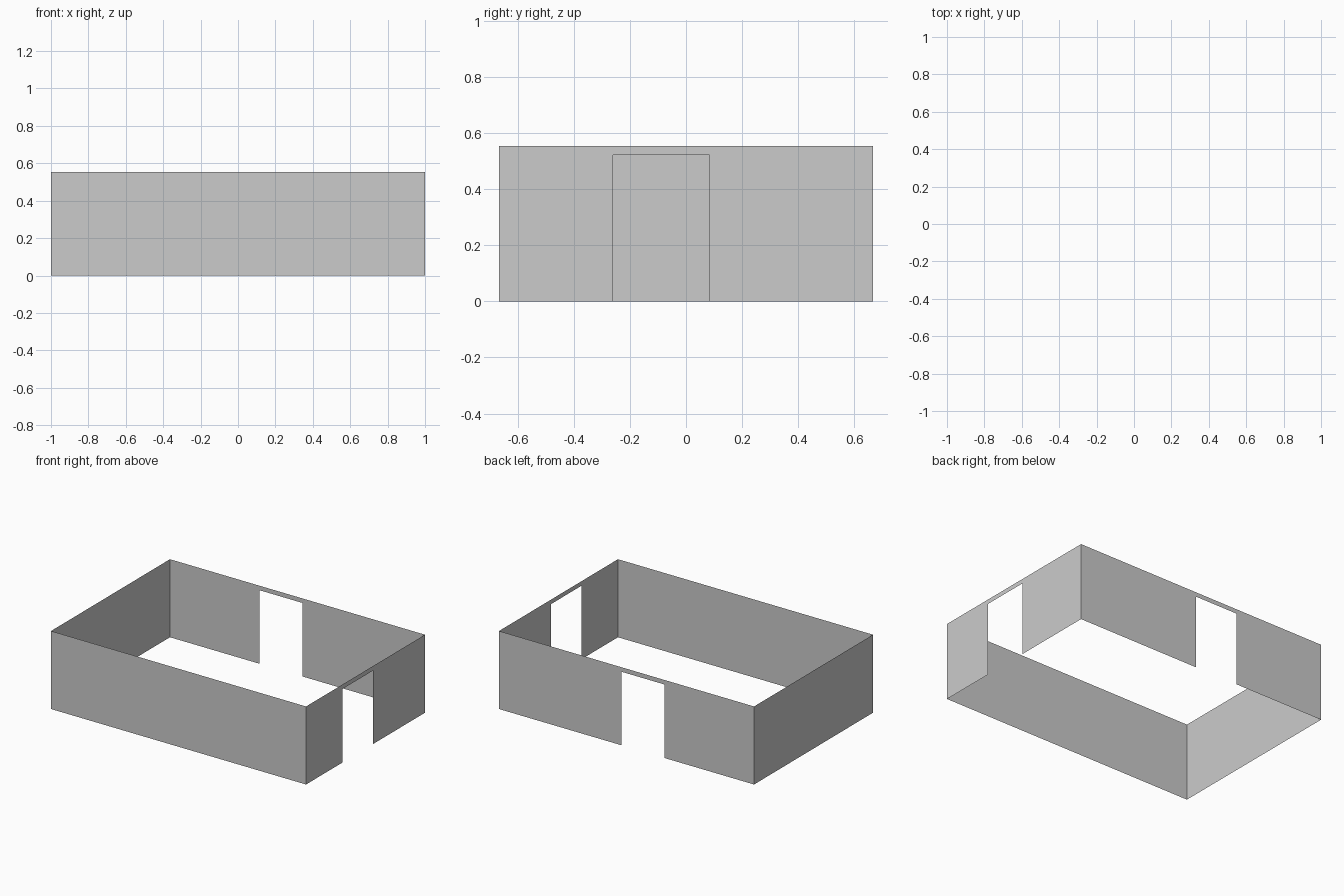
import bpy
import bmesh
from mathutils import Vector

if "Cube" in bpy.data.objects:
    bpy.data.objects.remove(bpy.data.objects["Cube"])

HALF_X, HALF_Y, HEIGHT = 1.0, 0.666, 0.553
DOOR_TOP = 0.521


def wall(name, start, end, door=None):
    """Thin wall sheet from start to end; door = distances along it."""
    a, b = Vector((*start, 0)), Vector((*end, 0))
    length, along = (b - a).length, (b - a).normalized()
    outline = [(0, 0)]
    if door:
        d0, d1 = door
        outline += [(d0, 0), (d0, DOOR_TOP), (d1, DOOR_TOP), (d1, 0)]
    outline += [(length, 0), (length, HEIGHT), (0, HEIGHT)]

    bm = bmesh.new()
    bm.faces.new([bm.verts.new(a + along * s + Vector((0, 0, z)))
                  for s, z in outline])
    mesh = bpy.data.meshes.new(name)
    bm.to_mesh(mesh)
    bm.free()
    bpy.context.collection.objects.link(bpy.data.objects.new(name, mesh))


# Walls run counter-clockwise so that they face outwards
front_left, front_right = (-HALF_X, -HALF_Y), (HALF_X, -HALF_Y)
back_right, back_left = (HALF_X, HALF_Y), (-HALF_X, HALF_Y)

# Plain walls
wall("front_wall", front_left, front_right)
wall("left_wall", back_left, front_left)

# Walls with doorways
wall("right_wall", front_right, back_right, (HALF_Y - 0.26, HALF_Y + 0.083))
wall("back_wall", back_right, back_left, (HALF_X - 0.04, HALF_X + 0.297))
